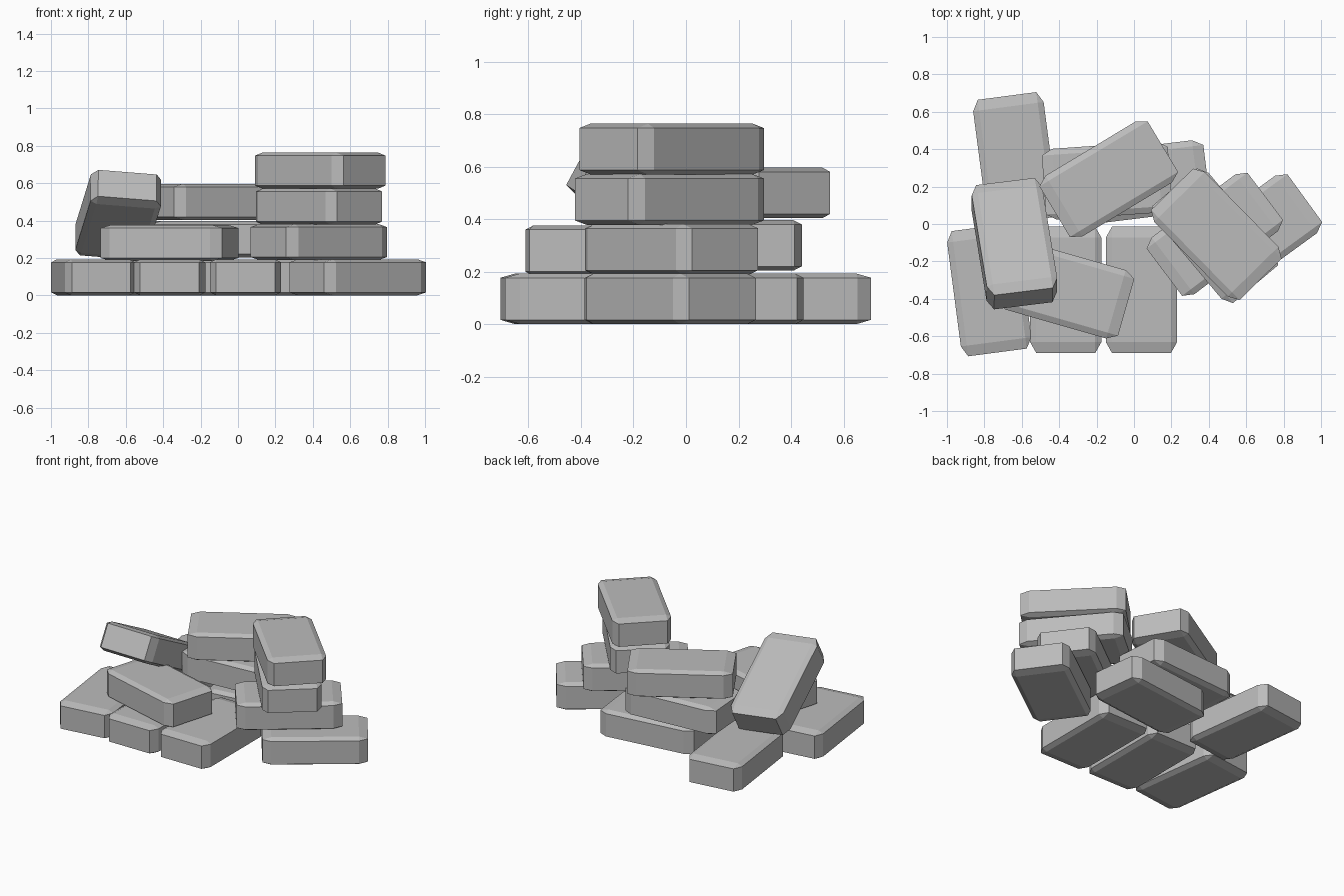
import bpy
import bmesh
from math import radians
from mathutils import Matrix

default_cube = bpy.data.objects.get("Cube")
if default_cube:
    bpy.data.objects.remove(default_cube, do_unlink=True)

# Single stone colour
stone = bpy.data.materials.new("grey_stone")
stone.use_nodes = True
GREY = (0.5, 0.5, 0.5, 1)
stone.diffuse_color = GREY
stone.node_tree.nodes["Principled BSDF"].inputs["Base Color"].default_value = GREY

# Shared brick: a chamfered cube stretched to brick proportions
WIDTH, LENGTH, HEIGHT = 0.38, 0.675, 0.193
mesh = bpy.data.meshes.new("brick")
bm = bmesh.new()
bmesh.ops.create_cube(bm, size=1)
bmesh.ops.bevel(bm, geom=bm.edges[:], offset=0.085, segments=1,
                affect='EDGES', profile=0.5)
bmesh.ops.transform(bm, verts=bm.verts[:],
                    matrix=Matrix.Diagonal((WIDTH, LENGTH, HEIGHT, 1)))
bm.to_mesh(mesh)
bm.free()
mesh.materials.append(stone)


def brick(name, x, y, z, turn, pitch=0, roll=0):
    """Place one brick by its centre; turn is about the vertical."""
    obj = bpy.data.objects.new(name, mesh)
    obj.location = (x, y, z)
    obj.rotation_euler = (radians(pitch), radians(roll), radians(turn))
    bpy.context.collection.objects.link(obj)


# Ground layer
GROUND = HEIGHT / 2
brick("ground_brick_front_outer", -0.774, -0.352, GROUND, 7.5)
brick("ground_brick_front_middle", -0.365, -0.352, GROUND, 0)
brick("ground_brick_front_inner", 0.04, -0.352, GROUND, 0)
brick("ground_brick_side", 0.64, -0.06, GROUND, 36 - 90)
brick("ground_brick_back_middle", 0.055, 0.225, GROUND, 7 - 90)
brick("ground_brick_back_outer", -0.635, 0.35, GROUND, 7.5)

# Second layer
brick("second_brick_front", -0.366, -0.352, 0.28, -16 + 90)
brick("second_brick_side", 0.432, -0.055, 0.285, 37 - 90)
brick("second_brick_back", -0.145, 0.232, 0.3, 4 - 90)

# Upper bricks
brick("third_brick_back", -0.135, 0.24, 0.5, 31 - 90)
brick("third_brick_side", 0.433, -0.063, 0.475, -50 + 90)
brick("top_brick_side", 0.44, -0.055, 0.667, -45.5 + 90)

# Brick leaning on the pile with its front end raised
brick("leaning_brick", -0.64, -0.105, 0.43, 7, pitch=-28, roll=4.5)
